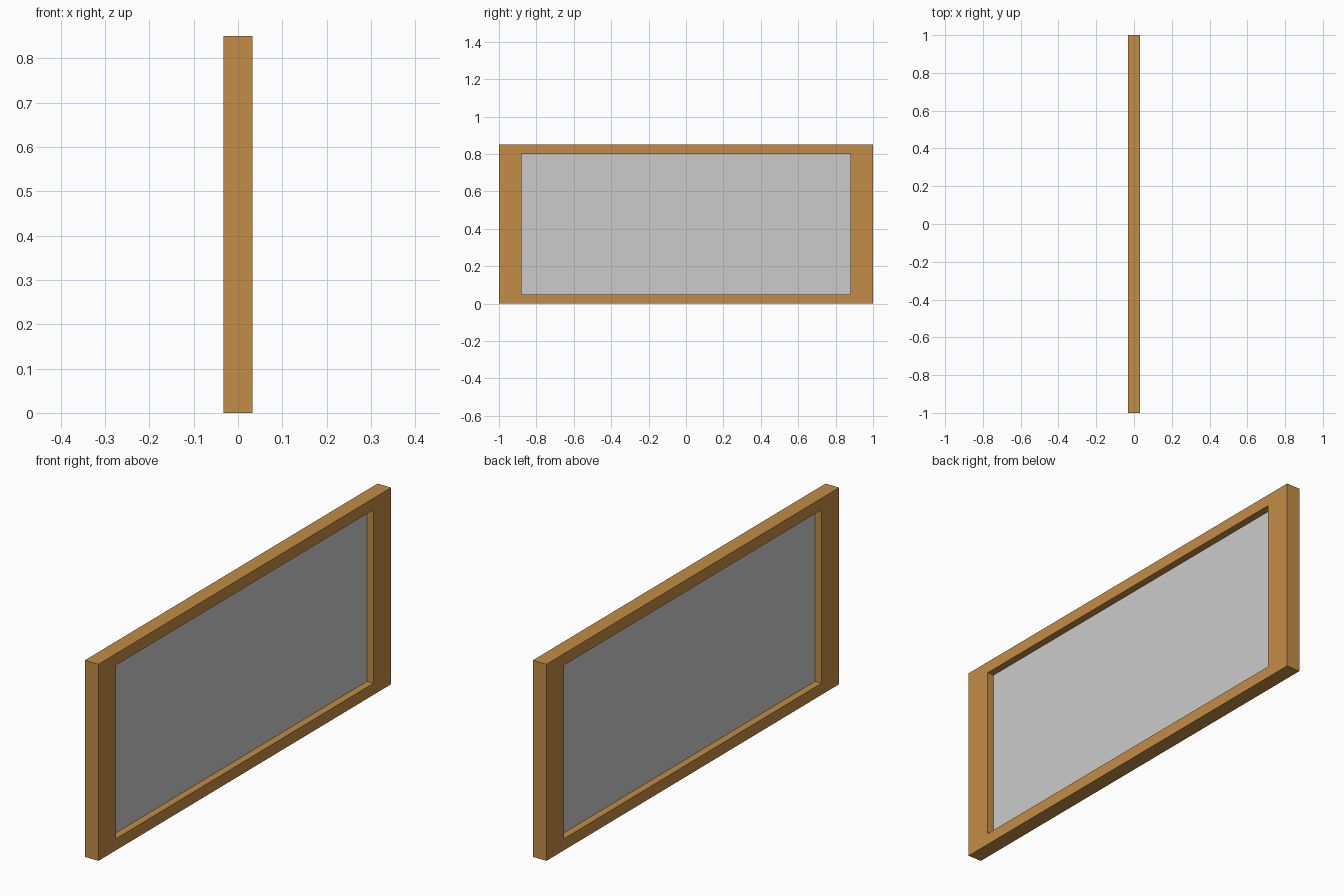
import bpy
import bmesh

if "Cube" in bpy.data.objects:
    bpy.data.objects.remove(bpy.data.objects["Cube"])

HALF_DEPTH = 0.0325


def rect(bm, x, y, z0, z1):
    """Four vertices of an upright rectangle in the YZ plane."""
    return [bm.verts.new((x, a, b))
            for a, b in ((-y, z0), (y, z0), (y, z1), (-y, z1))]


def strip(bm, a, b):
    """Join two rectangles with a closed band of quads."""
    for i in range(4):
        j = (i + 1) % 4
        bm.faces.new((a[i], a[j], b[j], b[i]))


def finish(name, bm):
    bmesh.ops.recalc_face_normals(bm, faces=bm.faces)
    mesh = bpy.data.meshes.new(name)
    bm.to_mesh(mesh)
    bm.free()
    obj = bpy.data.objects.new(name, mesh)
    bpy.context.collection.objects.link(obj)
    return obj


# Wooden frame: wide side stiles, narrow top and bottom rails
bm = bmesh.new()
loops = [rect(bm, x, y, z0, z1) for x, y, z0, z1 in (
    (HALF_DEPTH, 1.0, 0.0, 0.85),
    (HALF_DEPTH, 0.88, 0.05, 0.80),
    (-HALF_DEPTH, 0.88, 0.05, 0.80),
    (-HALF_DEPTH, 1.0, 0.0, 0.85))]
for i in range(4):
    strip(bm, loops[i], loops[(i + 1) % 4])
frame = finish("frame", bm)

wood = bpy.data.materials.new("wood")
wood.diffuse_color = (0.545, 0.265, 0.06, 1)
wood.use_nodes = True
wood.node_tree.nodes["Principled BSDF"].inputs["Base Color"].default_value = wood.diffuse_color
frame.data.materials.append(wood)

# Thin grey pane set halfway through the frame
bm = bmesh.new()
front = rect(bm, 0.001, 0.88, 0.05, 0.80)
back = rect(bm, -0.001, 0.88, 0.05, 0.80)
strip(bm, front, back)
bm.faces.new(front)
bm.faces.new(back[::-1])
finish("pane", bm)
